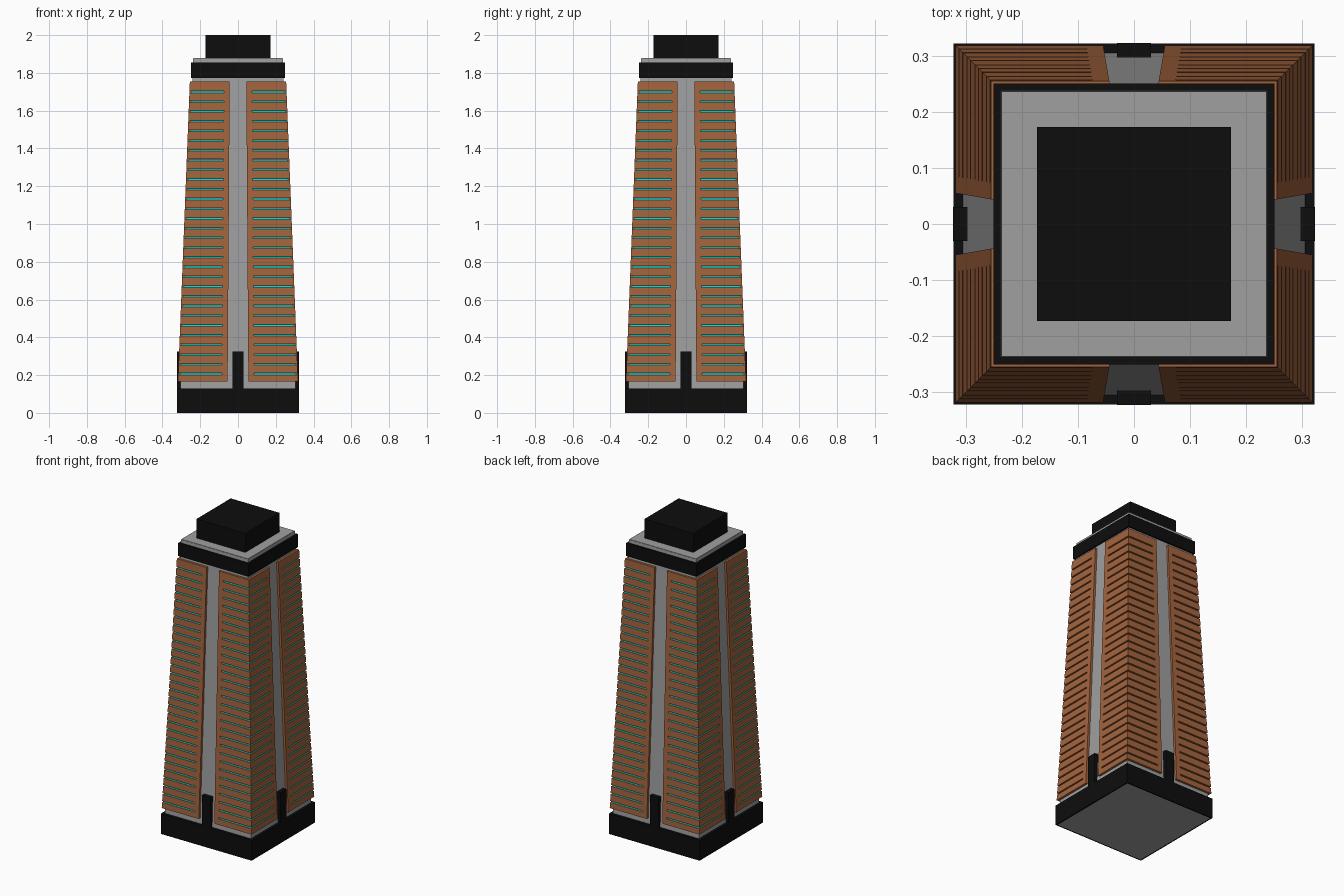
import bpy, bmesh, math

cube = bpy.data.objects.get("Cube")
if cube:
    bpy.data.objects.remove(cube, do_unlink=True)


def material(name, rgb):
    m = bpy.data.materials.new(name)
    m.use_nodes = True
    m.diffuse_color = (*rgb, 1)
    m.node_tree.nodes["Principled BSDF"].inputs["Base Color"].default_value = (*rgb, 1)
    return m


black = material("black stone", (0.004, 0.004, 0.004))
grey = material("grey concrete", (0.35, 0.35, 0.35))
orange = material("terracotta", (0.37, 0.127, 0.047))
teal = material("teal glass", (0.01, 0.65, 0.63))


def finish(name, bm, mats):
    bmesh.ops.recalc_face_normals(bm, faces=bm.faces[:])
    mesh = bpy.data.meshes.new(name)
    bm.to_mesh(mesh)
    bm.free()
    for m in mats:
        mesh.materials.append(m)
    ob = bpy.data.objects.new(name, mesh)
    bpy.context.collection.objects.link(ob)
    return ob


def block(name, z0, z1, half0, half1, mats, underside=False):
    """Square block, tapering from half0 at z0 to half1 at z1."""
    bm = bmesh.new()
    bmesh.ops.create_cube(bm, size=2)
    for v in bm.verts:
        top = v.co.z > 0
        h = half1 if top else half0
        v.co = (v.co.x * h, v.co.y * h, z1 if top else z0)
    if underside:
        floor = min(bm.faces, key=lambda f: f.calc_center_median().z)
        bmesh.ops.inset_region(bm, faces=[floor], thickness=0.012)
        floor.material_index = 1
    return finish(name, bm, mats)


# Plinth, shaft and crown
block("plinth", 0, 0.13, 0.322, 0.322, [black, grey], underside=True)
block("core", 0.12, 1.875, 0.305, 0.237, [grey])
block("crown_band", 1.772, 1.855, 0.25, 0.25, [black])
block("crown_slab", 1.855, 1.878, 0.236, 0.236, [grey])
block("roof_block", 1.878, 2.0, 0.173, 0.173, [black])

# Corner cladding: an L-shaped loft with wedge-shaped window slots
Z0, Z1 = 0.165, 1.755
ROWS, PITCH, SLOT = 30, 0.0515, 0.009


def lerp(a, b, z):
    return a + (b - a) * (z - Z0) / (Z1 - Z0)


def outline(z, r):
    a = lerp(0.318, 0.255, z)      # outer face
    g = lerp(0.055, 0.044, z)      # edge of the central gap
    c = lerp(0.295, 0.234, z)      # buried in the core
    s = g + 0.03                   # slot end
    pts = [(g, c), (g, a), (s, a), (s, a - r), (a - r, a - r),
           (a - r, s), (a, s), (a, g), (c, g), (c, c)]
    return [(x, y, z) for x, y in pts]


levels = [(Z0, 0)]
glass_rows = set()
for i in range(ROWS):
    z = 0.201 + PITCH * i
    glass_rows.add(len(levels) + 1)
    levels += [(z, 0), (z, 0.004), (z + SLOT, 0.014), (z + SLOT, 0)]
levels.append((Z1, 0))

bm = bmesh.new()
rings = [[bm.verts.new(p) for p in outline(z, r)] for z, r in levels]
n = len(rings[0])
for row, (lo, hi) in enumerate(zip(rings, rings[1:])):
    for j in range(n):
        k = (j + 1) % n
        f = bm.faces.new((lo[j], lo[k], hi[k], hi[j]))
        if row in glass_rows and j in (3, 4):
            f.material_index = 1
bm.faces.new(rings[0])
bm.faces.new(rings[-1])
bmesh.ops.remove_doubles(bm, verts=bm.verts[:], dist=0.00001)
bmesh.ops.dissolve_degenerate(bm, edges=bm.edges[:], dist=0.00001)
corner = finish("corner_cladding", bm, [orange, teal])

# Entrance pylon in each gap
bm = bmesh.new()
bmesh.ops.create_cube(bm, size=1)
for v in bm.verts:
    v.co = (v.co.x * 0.06, -0.309 + v.co.y * 0.028, 0.1635 + v.co.z * 0.323)
pylon = finish("entrance_pylon", bm, [black])

# Repeat around the four sides
for part in (corner, pylon):
    for q in range(1, 4):
        copy = part.copy()
        copy.name = f"{part.name}_{q + 1}"
        copy.rotation_euler.z = q * math.pi / 2
        bpy.context.collection.objects.link(copy)
